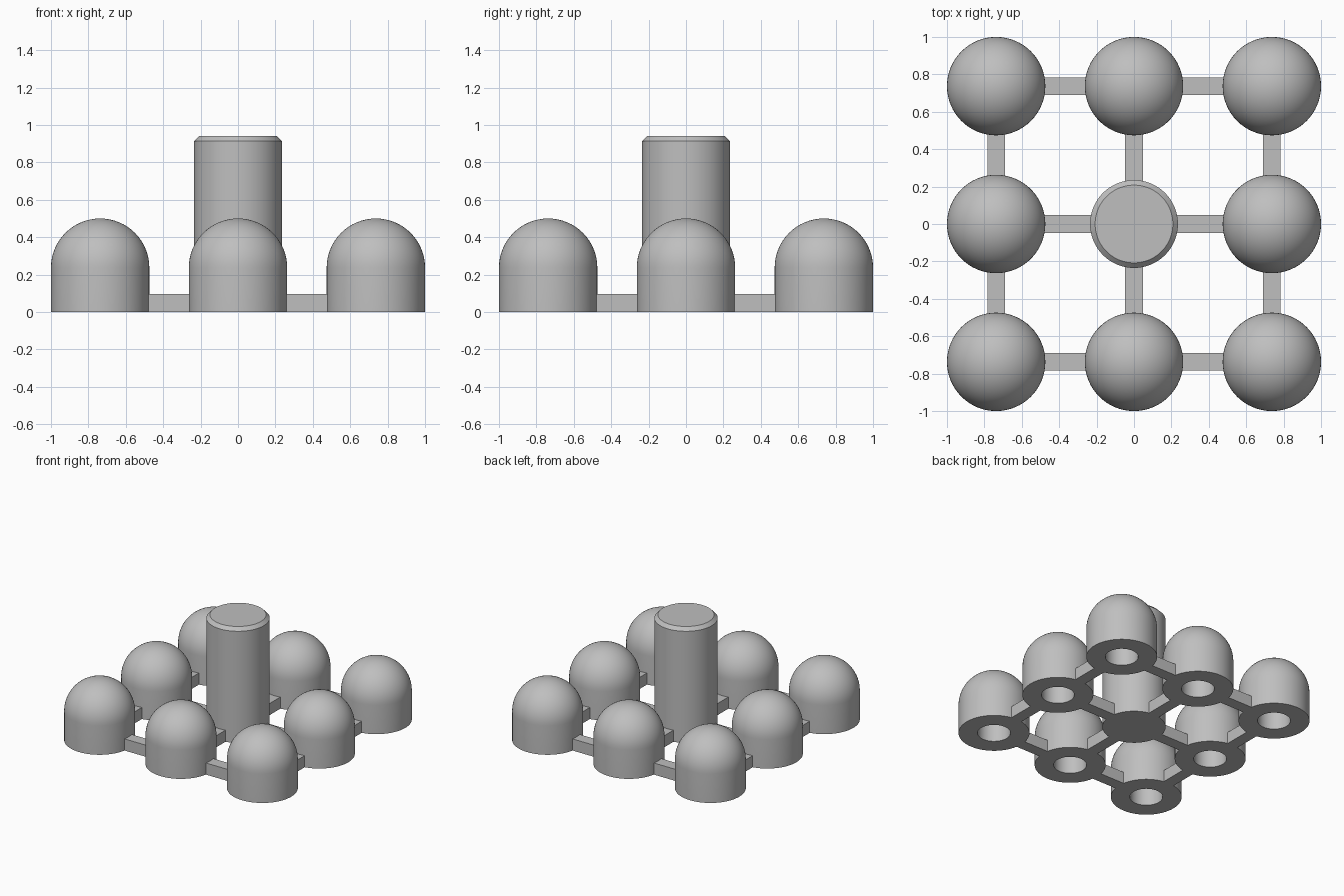
import bpy, bmesh, math
from mathutils import Vector

old = bpy.data.objects.get("Cube")
if old:
    bpy.data.objects.remove(old, do_unlink=True)

PITCH = 0.737        # spacing of the grid
CAP_R = 0.263        # dome radius
CAP_H = 0.5
HOLE_R, HOLE_D = 0.122, 0.3
POST_R, POST_H, CHAMFER = 0.235, 0.94, 0.027
BAR = 0.095

grey = bpy.data.materials.new("plain grey")
grey.use_nodes = True
colour = (0.52, 0.52, 0.52, 1)
grey.diffuse_color = colour
grey.node_tree.nodes["Principled BSDF"].inputs["Base Color"].default_value = colour


def make_object(name, bm, location):
    bmesh.ops.recalc_face_normals(bm, faces=bm.faces)
    mesh = bpy.data.meshes.new(name)
    bm.to_mesh(mesh)
    bm.free()
    mesh.materials.append(grey)
    obj = bpy.data.objects.new(name, mesh)
    obj.location = location
    bpy.context.collection.objects.link(obj)
    return obj


def lathe(name, profile, location, steps=64):
    """Turn an (r, z) profile around the z axis."""
    bm = bmesh.new()
    verts = [bm.verts.new((r, 0, z)) for r, z in profile]
    edges = [bm.edges.new(pair) for pair in zip(verts, verts[1:])]
    bmesh.ops.spin(bm, geom=verts + edges, cent=(0, 0, 0), axis=(0, 0, 1),
                   angle=math.tau, steps=steps, use_duplicate=False)
    bmesh.ops.remove_doubles(bm, verts=bm.verts, dist=0.0001)
    obj = make_object(name, bm, location)
    bpy.ops.object.select_all(action='DESELECT')
    obj.select_set(True)
    bpy.context.view_layer.objects.active = obj
    bpy.ops.object.shade_smooth_by_angle(angle=math.radians(30))
    return obj


def bar(name, start, end):
    """Square bar lying on the ground between two points, ends sunk in the parts."""
    span = end - start
    size = Vector((abs(span.x) or BAR, abs(span.y) or BAR, BAR))
    bm = bmesh.new()
    bmesh.ops.create_cube(bm, size=1)
    bmesh.ops.scale(bm, vec=size, verts=bm.verts)
    return make_object(name, bm, (start + end) / 2 + Vector((0, 0, BAR / 2)))


# Domed cap with a blind hole underneath
dome_z = CAP_H - CAP_R
arc = [(CAP_R * math.cos(a), dome_z + CAP_R * math.sin(a))
       for a in (math.pi / 2 * i / 16 for i in range(17))]
cap_profile = [(0, HOLE_D), (HOLE_R, HOLE_D), (HOLE_R, 0), (CAP_R, 0)] + arc

# Chamfered centre post
post_profile = [(0, 0), (POST_R, 0), (POST_R, POST_H - CHAMFER),
                (POST_R - CHAMFER, POST_H), (0, POST_H)]

rows, cols = ("front", "middle", "back"), ("right", "centre", "left")
inset = 0.19
for j, row in enumerate(rows):
    for i, col in enumerate(cols):
        spot = Vector(((i - 1) * PITCH, (j - 1) * PITCH, 0))
        if i == j == 1:
            lathe("centre_post", post_profile, spot)
        else:
            lathe(f"dome_{row}_{col}", cap_profile, spot)
        # Bars to the neighbours along x and y
        if i < 2:
            bar(f"bar_x_{row}_{col}", spot + Vector((inset, 0, 0)),
                spot + Vector((PITCH - inset, 0, 0)))
        if j < 2:
            bar(f"bar_y_{row}_{col}", spot + Vector((0, inset, 0)),
                spot + Vector((0, PITCH - inset, 0)))
